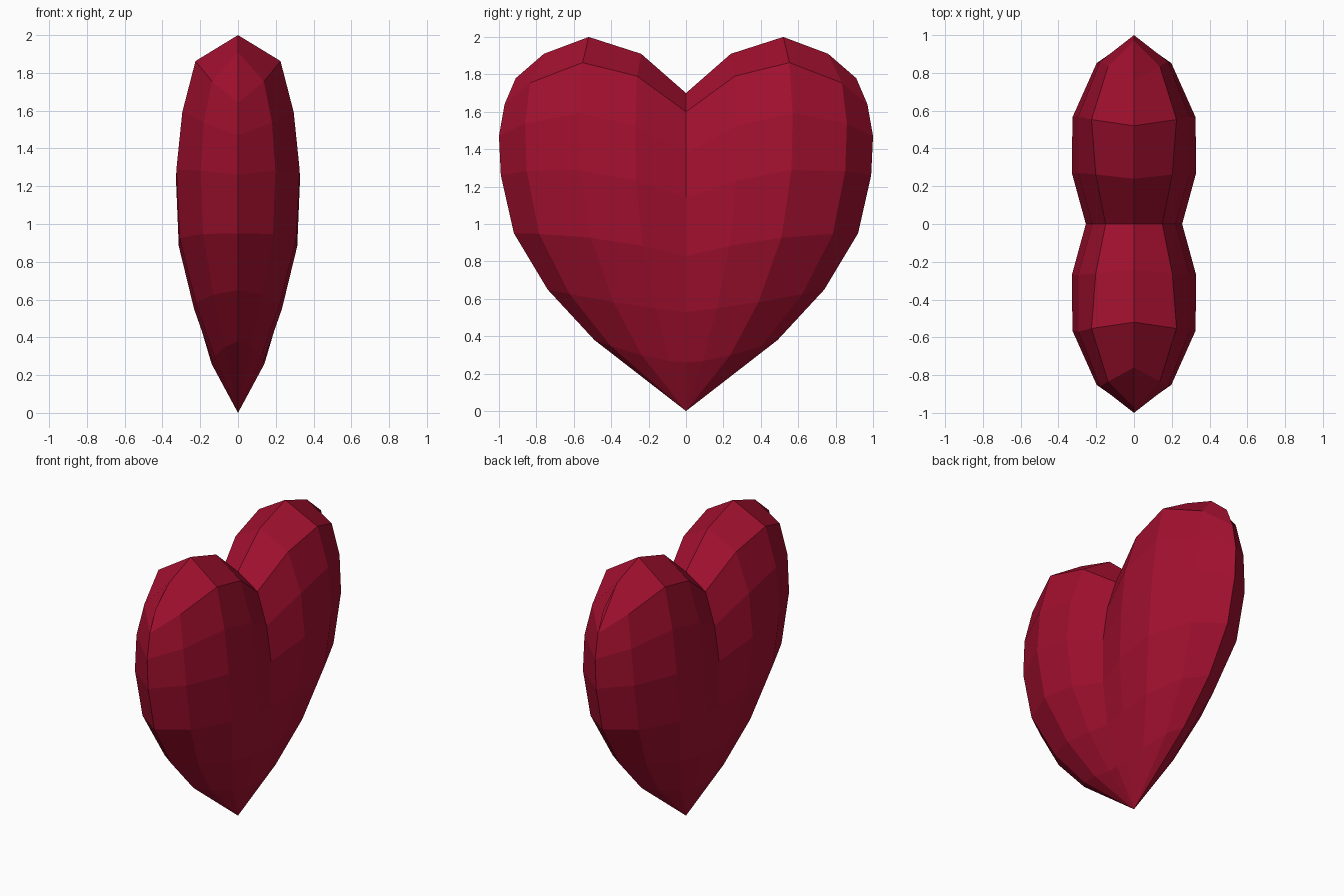
import bpy
import bmesh

default_cube = bpy.data.objects.get("Cube")
if default_cube:
    bpy.data.objects.remove(default_cube, do_unlink=True)

# Single crimson material
crimson = bpy.data.materials.new("crimson")
crimson.use_nodes = True
colour = (0.36, 0.005, 0.028, 1.0)
crimson.diffuse_color = colour
crimson.node_tree.nodes["Principled BSDF"].inputs["Base Color"].default_value = colour

# Column layout from the central crease (first) to the outer rim (last)
SPREAD = (0, 0.27, 0.57, 0.86, 1)
ARCH = (0, 0.75, 1, 0.5, 0)
FULLNESS = (1, 1, 0.61, 0)

# Top rim outline of one lobe: (y, z)
TOP_RIM = ((0, 1.7), (0.24, 1.91), (0.52, 2), (0.76, 1.91), (0.91, 1.78))

# Rows downward: outer y, crease z, outer z, arch height,
# half thickness, crease thickness, column crowding, thinning toward the rim
ROWS = (
    (0.97, 1.60, 1.64, 0.24, 0.225, 0.15, 1.0, 0.0),
    (1.00, 1.38, 1.47, 0.16, 0.295, 0.22, 1.0, 0.0),
    (0.99, 1.14, 1.26, 0.08, 0.33, 0.255, 1.0, 0.02),
    (0.92, 0.83, 0.95, 0.03, 0.318, 0.255, 1.05, 0.05),
    (0.74, 0.53, 0.65, -0.01, 0.24, 0.22, 1.15, 0.12),
    (0.49, 0.26, 0.38, -0.02, 0.14, 0.14, 1.3, 0.2),
)


def row_points(outer_y, crease_z, outer_z, arch, thick, crease_x, crowd, thin):
    """One horizontal band of points running from the crease to the rim."""
    points = [(crease_x, 0, crease_z)]
    for spread, bow, full in zip(SPREAD[1:], ARCH[1:], FULLNESS):
        t = spread ** crowd
        x = thick * full * (1 - thin * spread)
        points.append((x, outer_y * t, crease_z + (outer_z - crease_z) * t + arch * bow))
    # The first lobe column slims slightly near the top
    if crease_x < 0.16 and arch > 0:
        x, y, z = points[1]
        points[1] = (x * 0.9, y, z)
    return points


# Quarter shell: one side of one lobe
bm = bmesh.new()
grid = [[bm.verts.new((0, y, z)) for y, z in TOP_RIM]]
for row in ROWS:
    grid.append([bm.verts.new(p) for p in row_points(*row)])
tip = bm.verts.new((0, 0, 0))

for upper, lower in zip(grid, grid[1:]):
    for c in range(len(SPREAD) - 1):
        bm.faces.new((upper[c], lower[c], lower[c + 1], upper[c + 1]))
last = grid[-1]
for c in range(len(SPREAD) - 1):
    bm.faces.new((last[c], tip, last[c + 1]))

mesh = bpy.data.meshes.new("heart")
bm.to_mesh(mesh)
bm.free()
mesh.materials.append(crimson)

# Mirror to both sides and both lobes
heart = bpy.data.objects.new("heart", mesh)
bpy.context.collection.objects.link(heart)
mirror = heart.modifiers.new("mirror_lobes", "MIRROR")
mirror.use_axis = (True, True, False)
mirror.merge_threshold = 0.001
